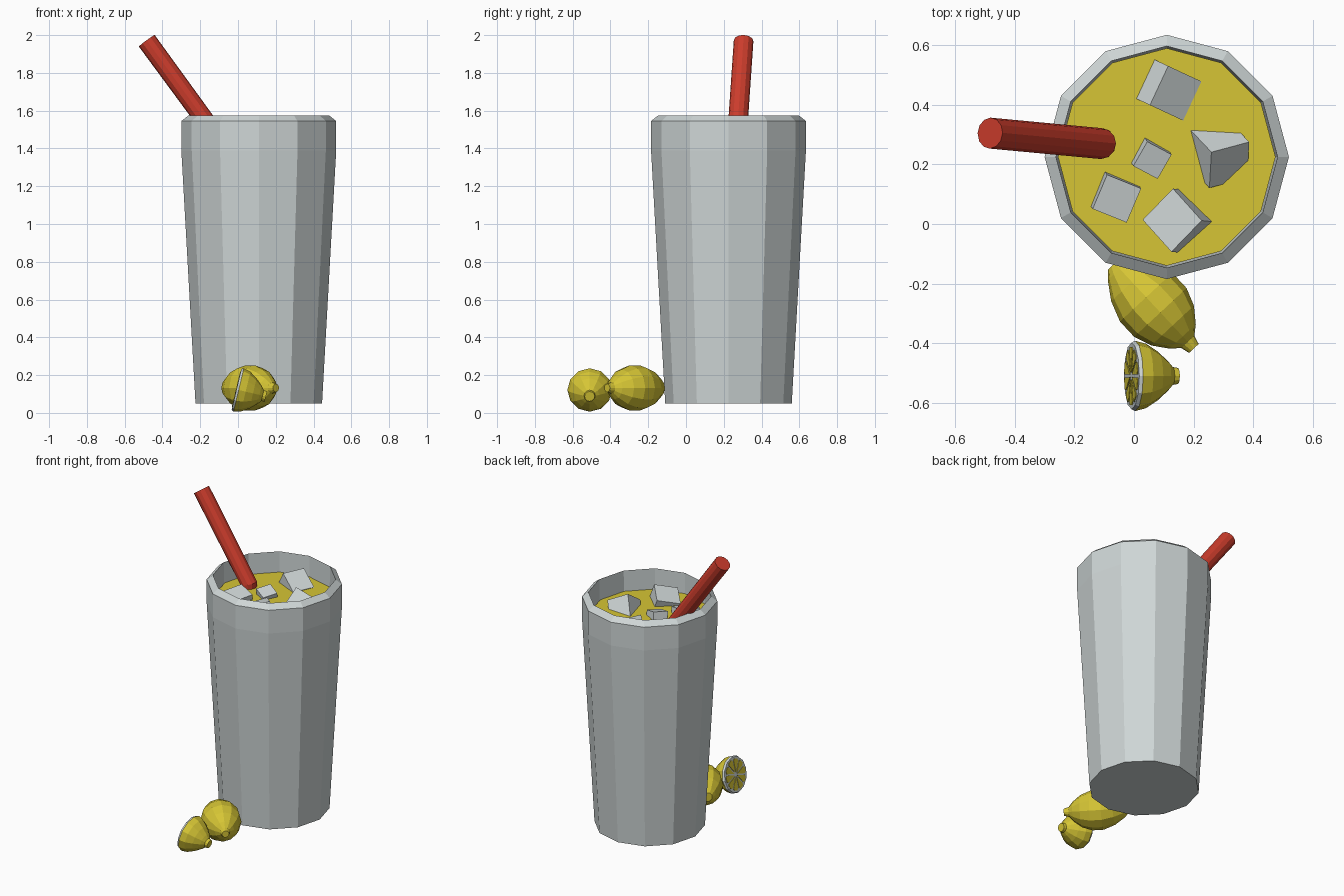
import bpy, bmesh, math
from mathutils import Matrix, Vector, Euler

if "Cube" in bpy.data.objects:
    bpy.data.objects.remove(bpy.data.objects["Cube"])


def material(name, rgb):
    m = bpy.data.materials.new(name)
    m.use_nodes = True
    m.diffuse_color = (*rgb, 1)
    m.node_tree.nodes["Principled BSDF"].inputs["Base Color"].default_value = (*rgb, 1)
    return m


GREY = material("pale grey", (0.62, 0.67, 0.67))
YELLOW = material("lemon yellow", (0.67, 0.56, 0.035))
RED = material("straw red", (0.6, 0.045, 0.025))


def finish(name, bm, mats, matrix=Matrix()):
    bmesh.ops.recalc_face_normals(bm, faces=bm.faces)
    mesh = bpy.data.meshes.new(name)
    bm.to_mesh(mesh)
    bm.free()
    for m in mats:
        mesh.materials.append(m)
    ob = bpy.data.objects.new(name, mesh)
    ob.matrix_world = matrix
    bpy.context.collection.objects.link(ob)
    return ob


def ring(bm, r, z, sides):
    return [bm.verts.new((r * math.cos(a), r * math.sin(a), z))
            for a in (math.tau * i / sides for i in range(sides))]


def bridge(bm, lower, upper):
    n = len(lower)
    return [bm.faces.new((lower[i], lower[(i + 1) % n], upper[(i + 1) % n], upper[i]))
            for i in range(n)]


def lathe(profile, sides):
    """Closed solid of revolution from (radius, height) pairs."""
    bm = bmesh.new()
    rings = [ring(bm, r, z, sides) for r, z in profile]
    for a, b in zip(rings, rings[1:]):
        bridge(bm, a, b)
    bm.faces.new(rings[0])
    bm.faces.new(rings[-1])
    return bm


def aim(location, direction):
    turn = Vector(direction).to_track_quat("Z", "Y").to_matrix().to_4x4()
    return Matrix.Translation(location) @ turn


# Tumbler and drink
centre = Matrix.Translation((0.11, 0.225, 0))
LEVEL = 1.44
finish("glass", lathe([(0.335, 0.05), (0.41, 1.39), (0.41, 1.545), (0.372, 1.575),
                       (0.368, 1.39), (0.3, 0.1)], 12), [GREY], centre)
finish("drink", lathe([(0.295, 0.105), (0.365, LEVEL)], 12), [YELLOW], centre)

# Ice cubes: position, size, rotation in degrees
ice = [
    ((0.105, 0.455, 1.42), 0.145, (0, 32, -25)),
    ((0.285, 0.235, 1.42), 0.145, (38, 25, 15)),
    ((0.055, 0.225, 1.43), 0.095, (8, 14, -28)),
    ((-0.065, 0.095, 1.42), 0.125, (6, 10, -22)),
    ((0.155, 0.01, 1.42), 0.15, (14, -16, -48)),
]
for i, (place, size, turn) in enumerate(ice):
    bm = bmesh.new()
    bmesh.ops.create_cube(bm, size=size)
    rot = Euler([math.radians(a) for a in turn]).to_matrix().to_4x4()
    finish(f"ice_cube_{i + 1}", bm, [GREY], Matrix.Translation(place) @ rot)

# Bent straw: a ring at each joint, mitred at the bend
bottom, bend, top = Vector((-0.11, 0.27, 1.2)), Vector((-0.11, 0.27, 1.46)), Vector((-0.483, 0.305, 1.97))
slope = (top - bend).normalized()
bm = bmesh.new()
loops = []
for point, axis in ((bottom, Vector((0, 0, 1))),
                    (bend, (slope + Vector((0, 0, 1))).normalized()),
                    (top, slope)):
    loop = ring(bm, 0.052, 0, 12)
    turn = Vector((0, 0, 1)).rotation_difference(axis).to_matrix().to_4x4()
    bmesh.ops.transform(bm, verts=loop, matrix=Matrix.Translation(point) @ turn)
    loops.append(loop)
for a, b in zip(loops, loops[1:]):
    bridge(bm, a, b)
bm.faces.new(loops[0])
bm.faces.new(loops[-1])
finish("straw", bm, [RED])

# Whole lemon lying on its side
finish("whole_lemon",
       lathe([(0.03, -0.195), (0.055, -0.17), (0.095, -0.11), (0.12, -0.04), (0.12, 0.03),
              (0.098, 0.09), (0.06, 0.14), (0.03, 0.165), (0.022, 0.195)], 12),
       [YELLOW], aim((0.068, -0.275, 0.132), (0.68, -0.73, 0)))

# Half lemon with a pale pith band around the cut
half = aim((-0.008, -0.51, 0.124), (0.97, 0, -0.23))
bm = lathe([(0.112, 0), (0.118, 0.012), (0.108, 0.05), (0.082, 0.09), (0.05, 0.125),
            (0.03, 0.142), (0.027, 0.16)], 12)
for f in bm.faces:
    f.material_index = 1 if f.calc_center_median().z < 0.01 else 0
finish("half_lemon", bm, [YELLOW, GREY], half)

# Flesh segments as thin plates on the cut face
bm = bmesh.new()
SEGMENTS = 10
for i in range(SEGMENTS):
    mid = math.tau * i / SEGMENTS
    outline = [(0.014, 0), (0.088, -0.26), (0.098, -0.15), (0.098, 0.15), (0.088, 0.26)]
    low, high = ([bm.verts.new((r * math.cos(mid + a), r * math.sin(mid + a), z))
                  for r, a in outline] for z in (-0.003, 0.002))
    bridge(bm, low, high)
    bm.faces.new(low)
    bm.faces.new(high)
finish("lemon_segments", bm, [YELLOW], half)
